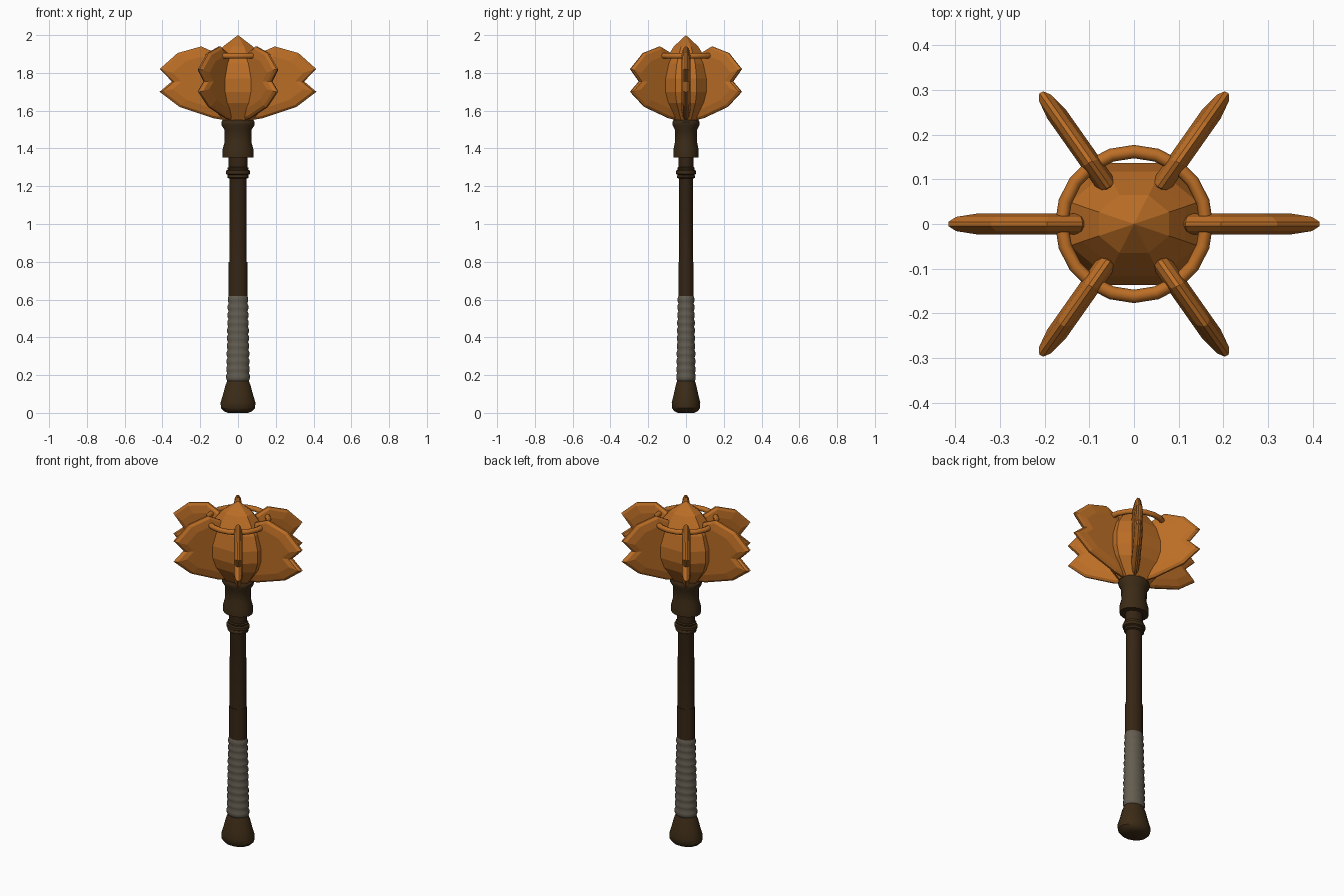
import bpy, bmesh, math

if "Cube" in bpy.data.objects:
    bpy.data.objects.remove(bpy.data.objects["Cube"])

SQUASH = 0.82  # the whole weapon is flattened front to back


def material(name, rgb):
    m = bpy.data.materials.new(name)
    m.diffuse_color = (*rgb, 1)
    m.use_nodes = True
    m.node_tree.nodes["Principled BSDF"].inputs["Base Color"].default_value = m.diffuse_color
    return m


ORANGE = material("orange metal", (0.50, 0.155, 0.019))
BROWN = material("dark brown metal", (0.045, 0.024, 0.008))
WOOD = material("dark wood", (0.037, 0.019, 0.007))
GREY = material("grey wrap", (0.125, 0.108, 0.080))


def finish(bm, name, mat, smooth=None):
    bmesh.ops.recalc_face_normals(bm, faces=bm.faces)
    me = bpy.data.meshes.new(name)
    bm.to_mesh(me)
    bm.free()
    me.materials.append(mat)
    ob = bpy.data.objects.new(name, me)
    bpy.context.collection.objects.link(ob)
    if smooth:
        bpy.ops.object.select_all(action='DESELECT')
        ob.select_set(True)
        bpy.context.view_layer.objects.active = ob
        bpy.ops.object.shade_smooth_by_angle(angle=math.radians(smooth))
    return ob


def bridge(bm, a, b):
    n = len(a)
    for i in range(n):
        bm.faces.new((a[i], a[(i + 1) % n], b[(i + 1) % n], b[i]))


def lathe(name, profile, mat, n=16, smooth=35):
    """Turn (radius, z) points into a capped, flattened solid."""
    bm = bmesh.new()
    rings = []
    for r, z in profile:
        ang = [2 * math.pi * (i + 0.5) / n for i in range(n)]
        rings.append([bm.verts.new((r * math.cos(a), r * math.sin(a) * SQUASH, z)) for a in ang])
    for a, b in zip(rings, rings[1:]):
        bridge(bm, a, b)
    bm.faces.new(rings[0])
    bm.faces.new(rings[-1])
    bmesh.ops.remove_doubles(bm, verts=bm.verts, dist=1e-5)
    return finish(bm, name, mat, smooth)


# Handle
lathe("pommel", [(0.055, 0), (0.078, 0.01), (0.092, 0.025), (0.094, 0.055), (0.08, 0.10),
                 (0.068, 0.145), (0.058, 0.17)], BROWN)
lathe("shaft", [(0.05, 0.15), (0.05, 0.80), (0.047, 0.80), (0.046, 1.24), (0.05, 1.25),
                (0.05, 1.37)], WOOD)

# Ribbed wrap
wrap = [(0.05, 0.165)]
RIBS = 11
for i in range(RIBS):
    z0, h = 0.17 + 0.45 * i / RIBS, 0.45 / RIBS
    r = 0.064 - 0.010 * i / RIBS
    wrap += [(r - 0.005, z0), (r, z0 + 0.3 * h), (r, z0 + 0.7 * h)]
wrap += [(0.05, 0.62)]
lathe("grip_wrap", wrap, GREY, smooth=50)

# Small ridged ring and the collar below the head
lathe("shaft_ring", [(0.048, 1.24), (0.058, 1.245), (0.058, 1.255), (0.054, 1.26), (0.065, 1.265),
                     (0.065, 1.282), (0.055, 1.287), (0.058, 1.297), (0.048, 1.302)], BROWN)
lathe("collar", [(0.05, 1.352), (0.083, 1.353), (0.083, 1.395), (0.072, 1.435), (0.074, 1.50),
                 (0.09, 1.525), (0.09, 1.54), (0.075, 1.56)], BROWN)

# Faceted head core with pointed top
lathe("head_core", [(0.07, 1.535), (0.09, 1.555), (0.158, 1.64), (0.18, 1.70), (0.18, 1.77),
                    (0.155, 1.85), (0.125, 1.89), (0.085, 1.94), (0, 2.0)], ORANGE, n=8, smooth=None)

# Hoop around the top of the head
bm = bmesh.new()
hoop = []
for i in range(20):
    a = 2 * math.pi * i / 20
    ring = []
    for j in range(8):
        t = 2 * math.pi * j / 8
        r = 0.162 + 0.015 * math.cos(t)
        ring.append(bm.verts.new((r * math.cos(a), r * math.sin(a), 1.89 + 0.015 * math.sin(t))))
    hoop.append(ring)
for i in range(20):
    bridge(bm, hoop[i], hoop[(i + 1) % 20])
finish(bm, "head_hoop", ORANGE, 50)

# Six notched blades: (radius, z) outline, bevelled towards the rim
OUTLINE = [(0.04, 1.545), (0.13, 1.56), (0.31, 1.62), (0.415, 1.70), (0.35, 1.755), (0.415, 1.82),
           (0.32, 1.905), (0.195, 1.94), (0.115, 1.905), (0.06, 1.75)]
CENTRE = (0.17, 1.75)
LAYERS = [(0.72, -0.024), (0.93, -0.016), (1.0, -0.005), (1.0, 0.005), (0.93, 0.016), (0.72, 0.024)]
for k in range(6):
    ang = math.radians(60 * k)
    c, s = math.cos(ang), math.sin(ang)
    bm = bmesh.new()
    loops = []
    for scale, off in LAYERS:
        loop = []
        for r, z in OUTLINE:
            r = CENTRE[0] + (r - CENTRE[0]) * scale
            z = CENTRE[1] + (z - CENTRE[1]) * scale
            loop.append(bm.verts.new((r * c - off * s, (r * s + off * c) * SQUASH if k % 3 else off, z)))
        loops.append(loop)
    for a, b in zip(loops, loops[1:]):
        bridge(bm, a, b)
    bm.faces.new(loops[0])
    bm.faces.new(loops[-1])
    if k == 3:
        for v in bm.verts:
            v.co.y *= -1
    finish(bm, f"blade_{k + 1}", ORANGE)
